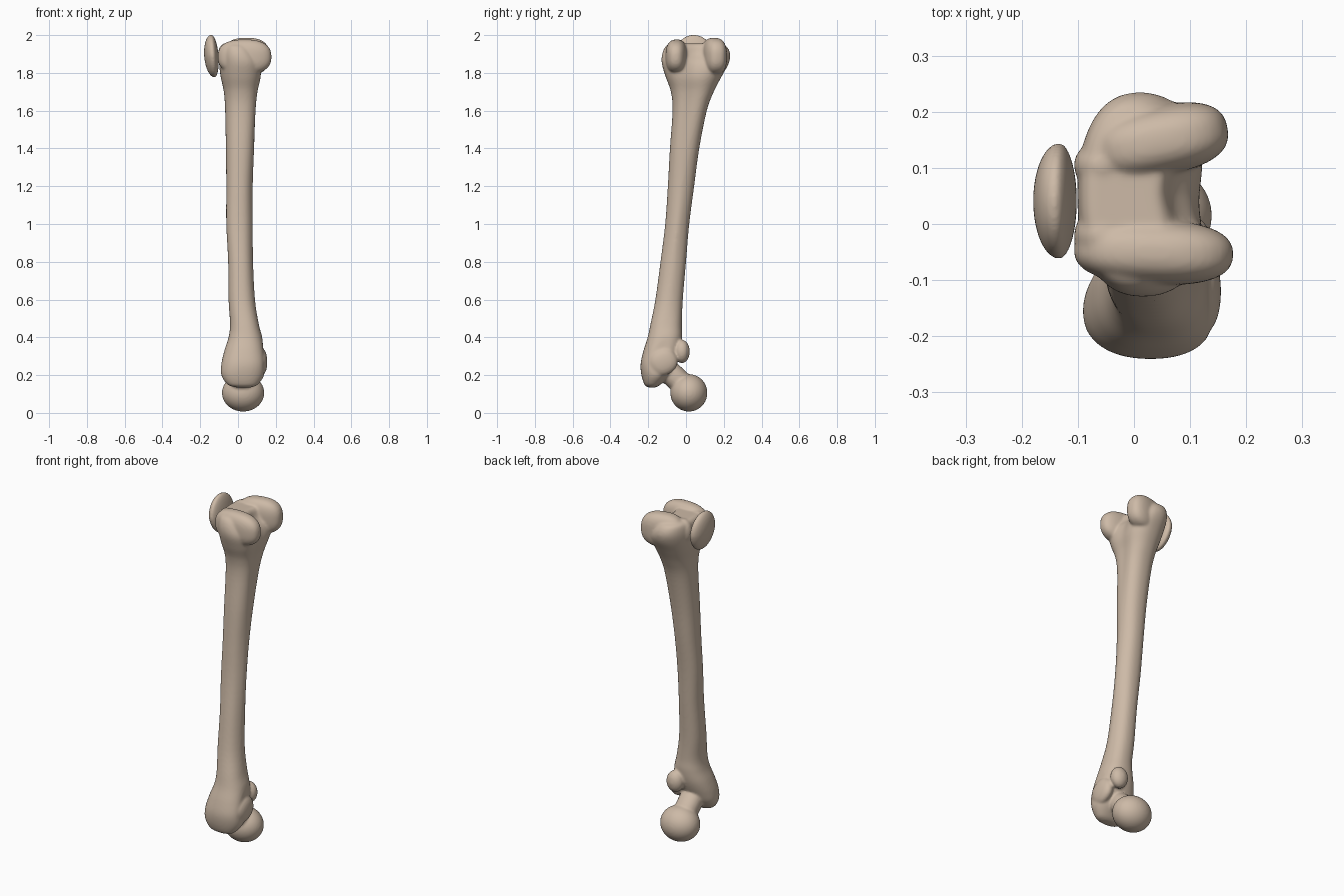
import bpy, bmesh, math
from mathutils import Vector, Matrix

if "Cube" in bpy.data.objects:
    bpy.data.objects.remove(bpy.data.objects["Cube"])

bone = bpy.data.materials.new("pale bone")
bone.diffuse_color = (0.61, 0.49, 0.385, 1)
bone.use_nodes = True
bone.node_tree.nodes["Principled BSDF"].inputs["Base Color"].default_value = bone.diffuse_color


def blob(bm, centre, radii, power=2.0, rot=(0, 0, 0)):
    """Rounded lump: a sphere pushed towards a box as power rises."""
    made = bmesh.ops.create_uvsphere(bm, u_segments=48, v_segments=28, radius=1)["verts"]
    turn = Matrix.Rotation(rot[2], 3, 'Z') @ Matrix.Rotation(rot[1], 3, 'Y') @ Matrix.Rotation(rot[0], 3, 'X')
    for v in made:
        n = v.co.normalized()
        k = sum(abs(c) ** power for c in n) ** (-1 / power)
        v.co = turn @ Vector([n[i] * k * radii[i] for i in range(3)]) + Vector(centre)
    return made


def cubic(a, b, c, d, t):
    return 0.5 * (2 * b + (c - a) * t + (2 * a - 5 * b + 4 * c - d) * t * t
                  + (3 * b - a - 3 * c + d) * t ** 3)


def loft(bm, rows, sides=48, steps=5):
    """Skin oval sections (z, x0, x1, y0, y1, dent in the rear face)."""
    fine = []
    for i in range(len(rows) - 1):
        q = [rows[max(0, min(len(rows) - 1, i + k))] for k in (-1, 0, 1, 2)]
        for s in range(steps):
            fine.append([cubic(*[r[j] for r in q], s / steps) for j in range(6)])
    fine.append(rows[-1])
    rings = []
    for z, x0, x1, y0, y1, dent in fine:
        ring = []
        for k in range(sides):
            a = 2 * math.pi * k / sides
            c, s = math.cos(a), math.sin(a)
            m = (abs(c) ** 2.3 + abs(s) ** 2.3) ** (-1 / 2.3)
            x = (x0 + x1) / 2 + c * m * (x1 - x0) / 2
            y = (y0 + y1) / 2 + s * m * (y1 - y0) / 2
            if c > 0:
                x -= dent * math.exp(-(s / 0.42) ** 2)
            ring.append(bm.verts.new((x, y, z)))
        rings.append(ring)
    for a, b in zip(rings, rings[1:]):
        for k in range(sides):
            n = (k + 1) % sides
            bm.faces.new((a[k], a[n], b[n], b[k]))
    bm.faces.new(rings[0][::-1])
    bm.faces.new(rings[-1])


def finish(bm, name, voxel, rounds):
    """Fuse the overlapping lumps into one smooth skin."""
    bmesh.ops.recalc_face_normals(bm, faces=bm.faces)
    me = bpy.data.meshes.new(name)
    bm.to_mesh(me)
    bm.free()
    me.materials.append(bone)
    for p in me.polygons:
        p.use_smooth = True
    ob = bpy.data.objects.new(name, me)
    bpy.context.collection.objects.link(ob)
    fuse = ob.modifiers.new("fuse", 'REMESH')
    fuse.mode = 'VOXEL'
    fuse.voxel_size = voxel
    fuse.use_smooth_shade = True
    soft = ob.modifiers.new("soften", 'SMOOTH')
    soft.factor = 0.5
    soft.iterations = rounds
    return ob


# thigh bone: shaft with the trochanter below and the knee end above
bm = bmesh.new()
loft(bm, [
    (0.135, -0.01, 0.07, -0.20, -0.16, 0),
    (0.150, -0.055, 0.105, -0.22, -0.135, 0),
    (0.20, -0.088, 0.138, -0.236, -0.085, 0),
    (0.26, -0.088, 0.150, -0.240, -0.055, 0.015),
    (0.33, -0.072, 0.143, -0.225, -0.03, 0.01),
    (0.40, -0.05, 0.128, -0.203, -0.02, 0),
    (0.47, -0.042, 0.110, -0.188, -0.022, 0),
    (0.60, -0.050, 0.086, -0.162, -0.017, -0.004),
    (0.80, -0.052, 0.074, -0.135, 0.0, -0.006),
    (1.00, -0.062, 0.070, -0.110, 0.017, -0.008),
    (1.20, -0.062, 0.072, -0.096, 0.043, -0.006),
    (1.40, -0.064, 0.085, -0.085, 0.070, 0),
    (1.60, -0.068, 0.100, -0.071, 0.110, 0.008),
    (1.70, -0.075, 0.113, -0.080, 0.147, 0.012),
    (1.78, -0.092, 0.134, -0.108, 0.188, 0.018),
    (1.85, -0.100, 0.140, -0.128, 0.226, 0.035),
    (1.90, -0.100, 0.115, -0.126, 0.234, 0.045),
    (1.94, -0.092, 0.085, -0.108, 0.215, 0.03),
    (1.955, -0.075, 0.06, -0.08, 0.18, 0.02)])

# rounded condyles on either side of the notch
blob(bm, (0.035, -0.05, 1.885), (0.142, 0.058, 0.092), 2.5, (0, 0, -0.04))
blob(bm, (0.045, 0.148, 1.887), (0.124, 0.062, 0.099), 2.6, (0, 0, 0.2))
# front lips of the kneecap groove
for y in (-0.02, 0.105):
    blob(bm, (-0.055, y, 1.89), (0.052, 0.04, 0.07), 2.2)

# neck, ball head and lesser trochanter
blob(bm, (0.022, -0.06, 0.19), (0.066, 0.15, 0.062), 2.2, (-0.75, 0, 0))
blob(bm, (0.027, 0.015, 0.106), (0.112, 0.098, 0.099))
blob(bm, (0.085, -0.022, 0.325), (0.05, 0.042, 0.062))
blob(bm, (0.12, -0.12, 0.27), (0.035, 0.075, 0.07), 2.2, (0.5, 0, 0))
finish(bm, "thigh_bone", 0.0065, 7)

# kneecap: domed outside, flatter inside, narrowing downwards
bm = bmesh.new()
for v in blob(bm, (0, 0, 0), (1, 1, 1), 2.0):
    x, y, z = v.co
    narrow = 1 - 0.12 * max(0, -z)
    v.co = (-0.133 + x * (0.046 if x < 0 else 0.03) - 0.008 * z,
            0.041 + y * 0.103 * narrow, 1.889 + z * 0.112)
finish(bm, "kneecap", 0.005, 4)
